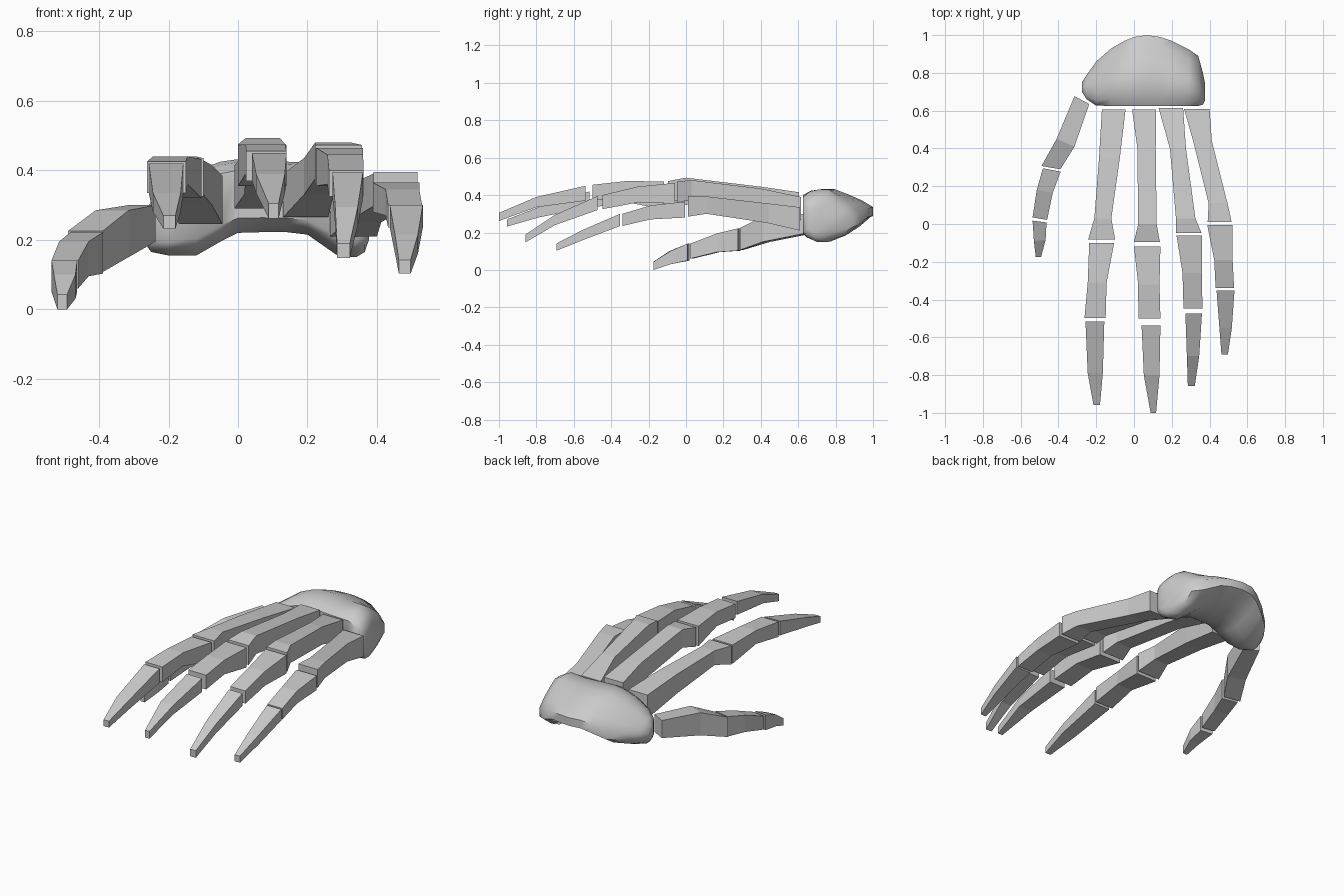
import bpy, bmesh


def loft(name, rings, smooth=False):
    """Skin a row of equal-sized rings and close both ends."""
    bm = bmesh.new()
    rows = [[bm.verts.new(p) for p in ring] for ring in rings]
    n = len(rows[0])
    for a, b in zip(rows, rows[1:]):
        for i in range(n):
            j = (i + 1) % n
            bm.faces.new((a[i], a[j], b[j], b[i]))
    bm.faces.new(rows[0])
    bm.faces.new(rows[-1][::-1])
    bmesh.ops.recalc_face_normals(bm, faces=bm.faces)
    mesh = bpy.data.meshes.new(name)
    bm.to_mesh(mesh)
    bm.free()
    obj = bpy.data.objects.new(name, mesh)
    bpy.context.collection.objects.link(obj)
    if smooth:
        bpy.context.view_layer.objects.active = obj
        obj.select_set(True)
        bpy.ops.object.shade_smooth_by_angle(angle=0.9)
        obj.select_set(False)
    return obj


def digit(name, *bones):
    """Each bone is a row of box sections: left x, right x, left y, right y, top, bottom."""
    for part, sections in zip(("base", "middle", "tip"), bones):
        rings = []
        for s in sections:
            if len(s) == 5:
                xl, xr, yl, zt, zb = s
                yr = yl
            else:
                xl, xr, yl, yr, zt, zb = s
            rings.append([(xl, yl, zb), (xr, yr, zb), (xr, yr, zt), (xl, yl, zt)])
        loft(f"{name}_{part}_bone", rings)


# Index finger
digit("index_finger",
      [(-.17, -.045, .605, .385, .245), (-.185, -.075, .35, .415, .30),
       (-.21, -.12, .03, .44, .355), (-.243, -.10, -.082, .435, .325)],
      [(-.237, -.105, -.10, .432, .32), (-.245, -.145, -.31, .44, .36),
       (-.262, -.15, -.497, .425, .335)],
      [(-.257, -.157, -.515, .42, .335), (-.245, -.165, -.79, .335, .28),
       (-.215, -.18, -.957, .27, .232)])

# Middle finger
digit("middle_finger",
      [(-.01, .117, .605, .415, .29), (.018, .115, .40, .445, .33),
       (.022, .12, .0, .493, .385), (.0, .137, -.095, .475, .36)],
      [(.0, .14, -.118, .473, .355), (.022, .135, -.32, .475, .39),
       (.023, .14, -.5, .455, .37)],
      [(.04, .14, -.537, .45, .37), (.052, .135, -.8, .39, .335),
       (.088, .117, -1, .305, .262)])

# Ring finger
digit("ring_finger",
      [(.13, .26, .615, .39, .265), (.19, .275, .40, .435, .33),
       (.222, .325, .03, .48, .375), (.222, .357, -.047, .473, .36)],
      [(.225, .36, -.06, .465, .355), (.257, .36, -.26, .445, .36),
       (.262, .362, -.447, .40, .325)],
      [(.272, .36, -.473, .395, .32), (.28, .345, -.70, .295, .24),
       (.285, .322, -.857, .19, .148)])

# Little finger
digit("little_finger",
      [(.265, .40, .61, .335, .21), (.313, .412, .44, .355, .25),
       (.395, .495, .11, .393, .30), (.39, .517, .01, .395, .285)],
      [(.388, .522, -.005, .365, .28), (.425, .522, -.19, .345, .27),
       (.432, .53, -.34, .30, .235)],
      [(.437, .532, -.352, .30, .235), (.452, .518, -.55, .215, .16),
       (.463, .497, -.692, .142, .103)])

# Thumb
digit("thumb",
      [(-.315, -.237, .677, .635, .30, .195), (-.41, -.315, .45, .41, .285, .15),
       (-.49, -.39, .307, .29, .225, .107)],
      [(-.482, -.388, .295, .277, .222, .103), (-.515, -.43, .18, .165, .195, .095),
       (-.537, -.46, .035, .022, .14, .06)],
      [(-.537, -.463, .018, .008, .14, .05), (-.53, -.468, -.09, -.085, .10, .03),
       (-.52, -.492, -.175, -.175, .043, .0)])

# Wrist block: arched rounded lump, flat towards the fingers
profile = [(0, .85), (.12, .96), (.28, 1), (.46, 1), (.64, .88), (.84, .72),
           (1, .55), (1, .32), (.75, .12), (.5, .0), (.28, .0), (.08, .1), (0, .2)]
stations = [(-.276, .70, .75, .20, .27), (-.25, .66, .79, .165, .31),
            (-.20, .627, .86, .155, .345), (-.12, .625, .93, .155, .40),
            (-.05, .625, .97, .195, .425), (.0, .625, .99, .22, .432),
            (.07, .625, 1.0, .222, .43), (.14, .625, .99, .222, .425),
            (.20, .625, .97, .215, .422), (.29, .625, .925, .152, .43),
            (.34, .625, .89, .15, .40), (.365, .632, .80, .165, .37),
            (.377, .655, .74, .20, .33)]
loft("wrist_block", [[(x, y0 + u * (y1 - y0), z0 + v * (z1 - z0)) for u, v in profile]
                     for x, y0, y1, z0, z1 in stations], smooth=True)
